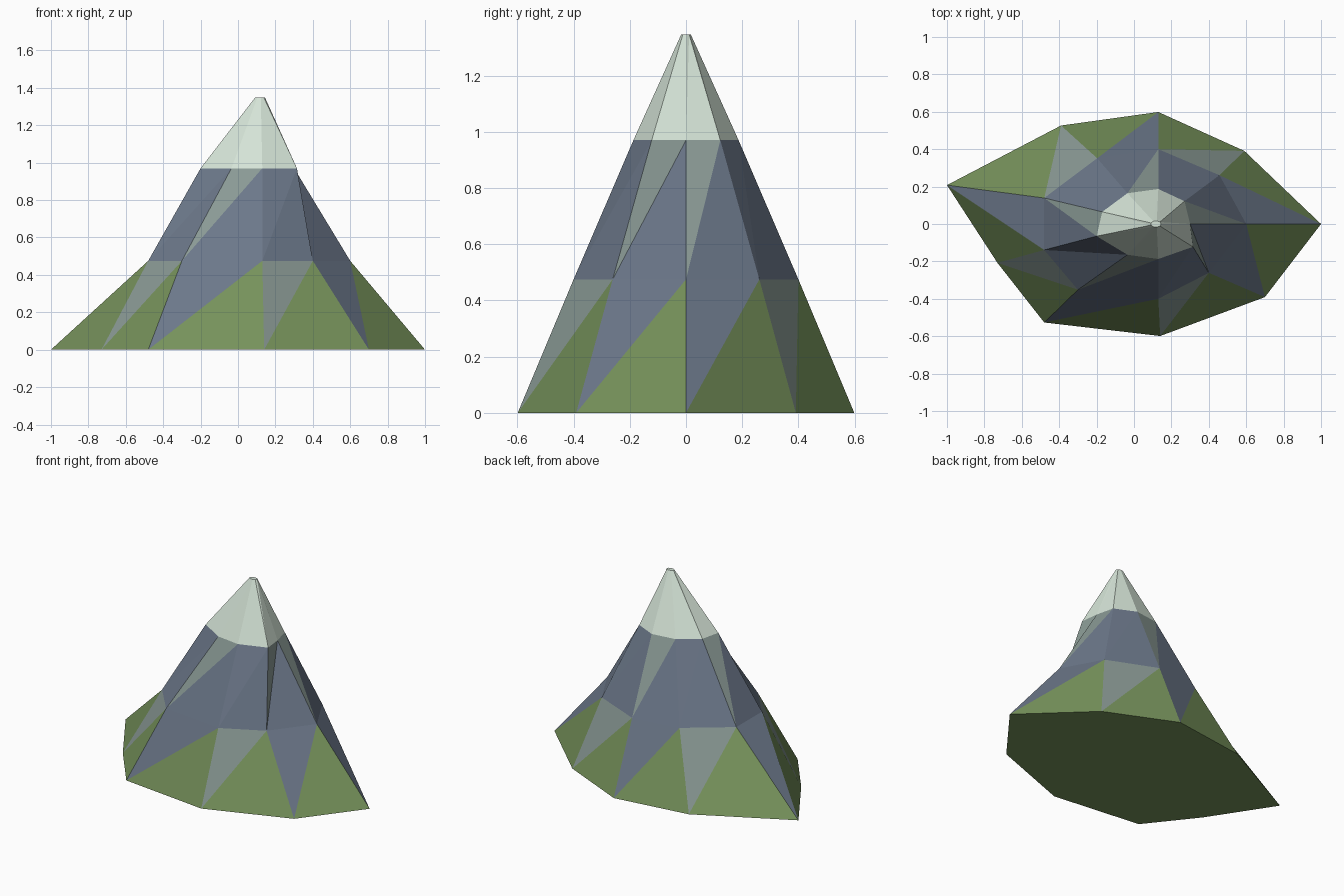
import bpy, bmesh, math

if "Cube" in bpy.data.objects:
    bpy.data.objects.remove(bpy.data.objects["Cube"])

SIDES = 9


def material(name, hex_code):
    """Flat colour from an sRGB hex value."""
    srgb = [int(hex_code[i:i + 2], 16) / 255 for i in (0, 2, 4)]
    lin = [c / 12.92 if c <= 0.04045 else ((c + 0.055) / 1.055) ** 2.4 for c in srgb]
    m = bpy.data.materials.new(name)
    m.diffuse_color = (*lin, 1)
    m.use_nodes = True
    m.node_tree.nodes["Principled BSDF"].inputs["Base Color"].default_value = m.diffuse_color
    return m


GRASS, ROCK, PALE, SNOW = range(4)
materials = [
    material("grass green", "76925B"),
    material("slate blue rock", "6C788A"),
    material("pale grey rock", "8A9A95"),
    material("snow", "D5E4D7"),
]

# Rings from foot to peak: height, depth radius, uneven x of each corner
rings = [
    (0.0, 0.608, [1.0, 0.59, 0.13, -0.39, -1.0, -0.73, -0.48, 0.14, 0.70]),
    (0.475, 0.406, [0.60, 0.457, 0.13, -0.197, -0.48, -0.48, -0.30, 0.13, 0.40]),
    (0.97, 0.19, [0.30, 0.27, 0.13, -0.035, -0.17, -0.20, -0.035, 0.13, 0.315]),
    (1.347, 0.017, [0.117 + 0.028 * math.cos(math.tau * i / SIDES) for i in range(SIDES)]),
]

bm = bmesh.new()
loops = [[bm.verts.new((x, r * math.sin(math.tau * i / SIDES), z)) for i, x in enumerate(xs)]
         for z, r, xs in rings]


def face(verts, mat):
    bm.faces.new(verts).material_index = mat


# Each band is folded along a diagonal; alternate facets show pale rock
for band in range(3):
    low, high = loops[band], loops[band + 1]
    for i in range(SIDES):
        j = (i + 1) % SIDES
        odd = i % 2 == 1
        upright, hanging = [
            (GRASS, PALE if odd else ROCK),
            (ROCK, ROCK if odd else PALE),
            (SNOW, SNOW),
        ][band]
        face((low[i], low[j], high[j]), upright)
        face((low[i], high[j], high[i]), hanging)

# Underside and small flat summit
face(loops[0][::-1], GRASS)
face(loops[-1], SNOW)

mesh = bpy.data.meshes.new("mountain")
bm.to_mesh(mesh)
bm.free()
for m in materials:
    mesh.materials.append(m)
mountain = bpy.data.objects.new("mountain", mesh)
bpy.context.collection.objects.link(mountain)
